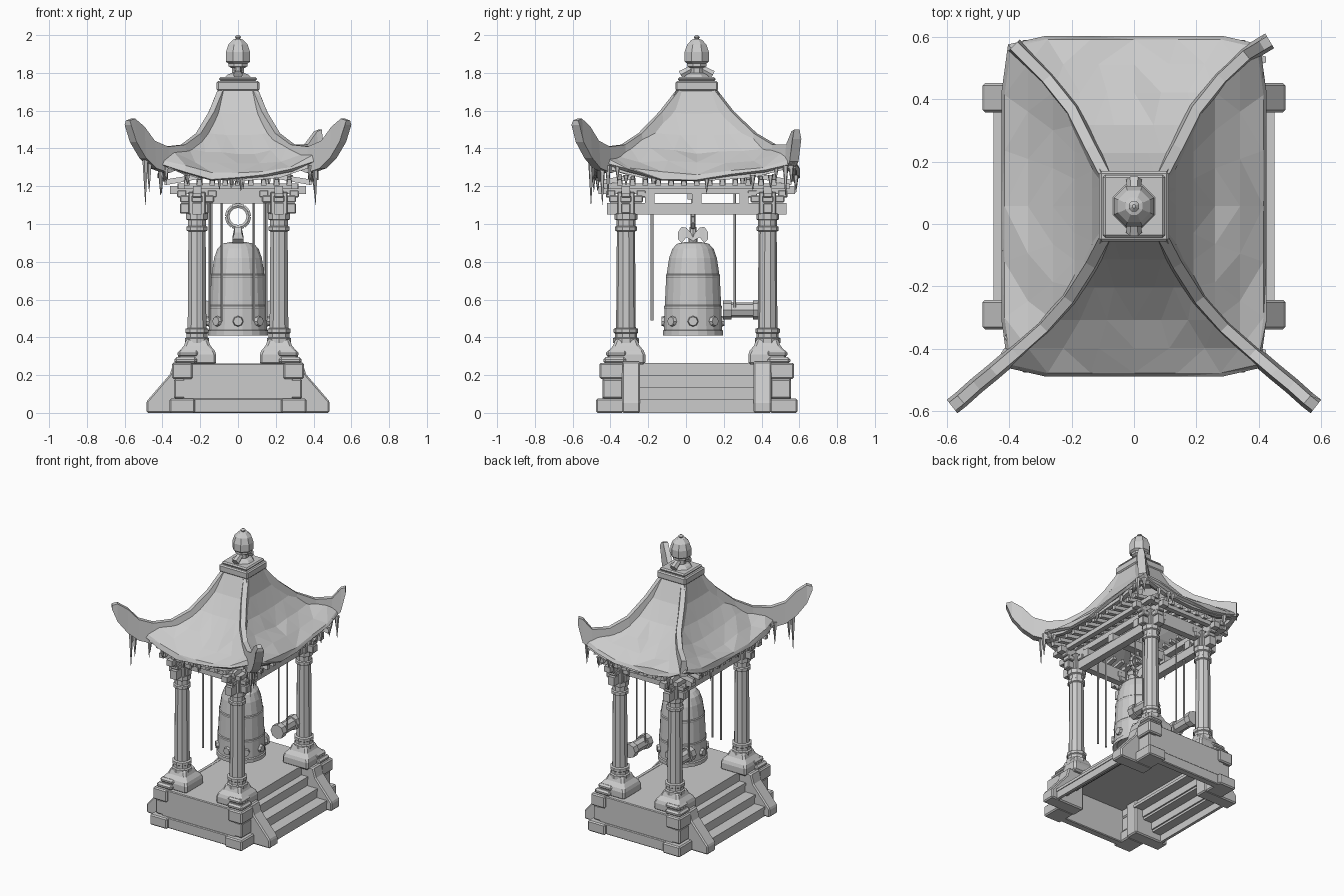
import bpy, bmesh, math, random
from mathutils import Vector, Matrix

if "Cube" in bpy.data.objects:
    bpy.data.objects.remove(bpy.data.objects["Cube"])
random.seed(4)
CY = 0.057                      # centre line of the pavilion in y
SIDES = (-1, 1)
CORNERS = [(sx, sy) for sx in SIDES for sy in SIDES]

stone = bpy.data.materials.new("light_grey")
stone.use_nodes = True
stone.diffuse_color = (0.6, 0.6, 0.6, 1)
stone.node_tree.nodes["Principled BSDF"].inputs["Base Color"].default_value = (0.6, 0.6, 0.6, 1)


def finish(name, bm, bevel=0):
    bmesh.ops.recalc_face_normals(bm, faces=bm.faces)
    mesh = bpy.data.meshes.new(name)
    bm.to_mesh(mesh)
    bm.free()
    mesh.materials.append(stone)
    ob = bpy.data.objects.new(name, mesh)
    bpy.context.collection.objects.link(ob)
    if bevel:
        mod = ob.modifiers.new("bevel", "BEVEL")
        mod.width, mod.segments = bevel, 1
    return ob


def box(bm, x, y, z0, z1, wx, wy):
    """Box centred at x and y (y measured from the centre line)."""
    m = Matrix.Translation((x, y + CY, (z0 + z1) / 2)) @ Matrix.Diagonal((wx, wy, z1 - z0, 1))
    bmesh.ops.create_cube(bm, size=1, matrix=m)


def skin(bm, rings, caps=True):
    """Join equal closed rings of points into a tube."""
    vs = [[bm.verts.new(p) for p in r] for r in rings]
    n = len(vs[0])
    for a, b in zip(vs, vs[1:]):
        for i in range(n):
            bm.faces.new((a[i], a[(i + 1) % n], b[(i + 1) % n], b[i]))
    if caps:
        bm.faces.new(vs[0])
        bm.faces.new(vs[-1])


def lathe(bm, profile, n, x, y):
    skin(bm, [[(x + r * math.cos((i + .5) * math.tau / n), y + CY + r * math.sin((i + .5) * math.tau / n), z)
               for i in range(n)] for r, z in profile])


def rod(bm, a, b, r0, r1, n=8):
    a, b = Vector(a), Vector(b)
    q = (b - a).to_track_quat("Z", "Y")
    skin(bm, [[p + q @ Vector((r * math.cos(i * math.tau / n), r * math.sin(i * math.tau / n), 0))
               for i in range(n)] for p, r in ((a, r0), (b, r1))])


def sweep(bm, pts, width):
    """Upright strip through (x, y, z_top, z_bottom) points, narrower on top."""
    rings = []
    for i, (x, y, zt, zb) in enumerate(pts):
        a, b = pts[max(i - 1, 0)], pts[min(i + 1, len(pts) - 1)]
        d = Vector((b[0] - a[0], b[1] - a[1])).normalized() * width / 2
        rings.append([(x - d.y, y + d.x + CY, zb), (x + d.y, y - d.x + CY, zb),
                      (x + d.y * .6, y - d.x * .6 + CY, zt), (x - d.y * .6, y + d.x * .6 + CY, zt)])
    skin(bm, rings)


# Hollow base: floor, end walls and corner piers
bm = bmesh.new()
box(bm, 0, 0, .235, .262, .5, .96)
for s in SIDES:
    box(bm, 0, s * .48, .02, .262, .58, .04)
    box(bm, 0, s * .485, 0, .075, .5, .05)
finish("platform", bm, .005)
bm = bmesh.new()
for sx, sy in CORNERS:
    box(bm, sx * .295, sy * .46, 0, .075, .135, .145)
    box(bm, sx * .29, sy * .445, .075, .18, .1, .11)
    box(bm, sx * .295, sy * .45, .18, .265, .11, .13)
finish("corner_piers", bm, .008)

# Stairs on both long sides, with sloping cheek walls
bm = bmesh.new()
for s in SIDES:
    for i, z in enumerate((.07, .135, .2)):
        x = .45 - i * .075
        box(bm, s * (x - .045), 0, z - .02, z, .09, .62)
        box(bm, s * (x - .015), 0, z - .07, z - .02, .02, .62)
    box(bm, s * .24, 0, .195, .264, .02, .62)
finish("steps", bm)
bm = bmesh.new()
cheek = [(.22, 0), (.485, 0), (.485, .06), (.36, .205), (.34, .272), (.22, .272)]
for sx, sy in CORNERS:
    skin(bm, [[(sx * x, CY + sy * y, z) for x, z in cheek] for y in (.3, .395)])
finish("stair_cheeks", bm, .008)

# Square tapering plinths and pillars
bm = bmesh.new()
for sx, sy in CORNERS:
    lathe(bm, [(.142, .255), (.142, .32), (.1, .355), (.078, .395)], 4, sx * .216, sy * .373)
    box(bm, sx * .277, sy * .435, .26, .295, .12, .12)
    box(bm, sx * .265, sy * .425, .295, .33, .11, .11)
finish("plinths", bm, .012)
bm = bmesh.new()
pillar = [(.068, .37), (.068, .395), (.058, .4), (.058, .42), (.065, .425), (.065, .445), (.052, .45),
          (.048, .96), (.058, .965), (.058, .985), (.05, .99), (.05, 1.02), (.06, 1.025), (.06, 1.055)]
for sx, sy in CORNERS:
    lathe(bm, pillar, 10, sx * .217, sy * .375)
finish("pillars", bm)

# Tie beams, brackets and upper beams
bm = bmesh.new()
for s in SIDES:
    box(bm, s * .217, 0, 1.05, 1.11, .05, .95)
    box(bm, 0, s * .375, 1.108, 1.16, .5, .045)
    box(bm, s * .217, 0, 1.16, 1.2, .045, 1.04)
    box(bm, 0, s * .375, 1.16, 1.2, .72, .045)
    box(bm, s * .3, 0, 1.185, 1.215, .035, .98)
    box(bm, 0, s * .46, 1.185, 1.215, .64, .035)
    for y in (-.25, 0, .25):
        box(bm, s * .217, y, 1.11, 1.165, .06, .05)
box(bm, 0, -.02, 1.13, 1.19, .44, .06)
finish("beams", bm)
bm = bmesh.new()
for sx, sy in CORNERS:
    x, y = sx * .217, sy * .375
    box(bm, x, y, 1.05, 1.17, .09, .09)
    box(bm, sx * .232, y, 1.055, 1.11, .15, .05)
    box(bm, x, y, 1.115, 1.15, .18, .06)
    box(bm, x, y, 1.115, 1.15, .06, .18)
    for dx, dy in ((.08, 0), (-.08, 0), (0, .08), (0, -.08)):
        box(bm, x + dx, y + dy, 1.14, 1.18, .05, .05)
finish("brackets", bm, .005)

# Rafters below the eaves and upswept eave boards
bm = bmesh.new()
for s in SIDES:
    for i in range(-6, 7):
        y = i * .068
        sweep(bm, [(s * .2, y, 1.265, 1.24), (s * .39, y, 1.235, 1.205)], .03)
    for i in range(-4, 5):
        x = i * .068
        sweep(bm, [(x, s * .33, 1.265, 1.24), (x, s * .5, 1.235, 1.205)], .03)
finish("rafters", bm)
bm = bmesh.new()
for s in SIDES:
    up = [(-1, .07), (-.6, .02), (0, 0), (.6, .02), (1, .07)]
    sweep(bm, [(s * .385, .49 * t, 1.255 + h, 1.225 + h) for t, h in up], .03)
    sweep(bm, [(.37 * t, s * .51, 1.255 + h, 1.225 + h) for t, h in up], .03)
finish("eave_boards", bm)

# Curved roof: rings from the crown to the ragged eaves, corners lifted
levels = [(.1, .1, 1.72, 0), (.135, .17, 1.585, .005), (.19, .26, 1.47, .015), (.26, .365, 1.38, .03),
          (.34, .455, 1.315, .055), (.415, .535, 1.27, .08), (.425, .546, 1.24, .085)]
bm = bmesh.new()
rings, STEPS = [], 6
for k, (hx, hy, z, lift) in enumerate(levels):
    ring = []
    for ax, ay, bx, by in ((-1, -1, 1, -1), (1, -1, 1, 1), (1, 1, -1, 1), (-1, 1, -1, -1)):
        for i in range(STEPS):
            t = i / STEPS
            e = abs(2 * t - 1)
            j = random.uniform(-.015, .015) if k > 2 else 0
            pull = .95 if k > 4 and i == 0 else 1
            ring.append((hx * pull * (ax + (bx - ax) * t), CY + hy * pull * (ay + (by - ay) * t),
                         z + lift * e ** 2 + j))
    rings.append(ring)
skin(bm, rings, False)
bmesh.ops.triangulate(bm, faces=bm.faces)
roof = finish("roof", bm)
mod = roof.modifiers.new("thickness", "SOLIDIFY")
mod.thickness, mod.offset = .02, -1

# Hip ridges sweeping into horns; the two rear ones are broken short
hip = [(.085, .085, 1.73, 1.66), (.14, .19, 1.595, 1.52), (.21, .3, 1.48, 1.4), (.29, .39, 1.42, 1.31),
       (.38, .47, 1.41, 1.27), (.45, .53, 1.44, 1.295), (.505, .575, 1.515, 1.35), (.555, .62, 1.558, 1.435),
       (.583, .642, 1.548, 1.525)]
rear = hip[:2] + [(.2, .31, 1.48, 1.4), (.28, .41, 1.42, 1.31)]
bm = bmesh.new()
for sx, sy in CORNERS:
    pts = hip if sy < 0 else rear + ([(.36, .485, 1.42, 1.28), (.41, .515, 1.49, 1.33), (.435, .53, 1.5, 1.45)]
                                     if sx > 0 else [(.385, .515, 1.4, 1.29)])
    sweep(bm, [(sx * x, sy * y, a, b) for x, y, a, b in pts], .055)
finish("hip_ridges", bm)

# Crown block and finial
bm = bmesh.new()
box(bm, 0, 0, 1.705, 1.757, .225, .225)
box(bm, 0, 0, 1.757, 1.777, .2, .2)
finish("roof_crown", bm, .008)
bm = bmesh.new()
lathe(bm, [(.075, 1.775), (.06, 1.79), (.035, 1.8), (.035, 1.825), (.055, 1.835), (.055, 1.85), (.07, 1.86),
           (.07, 1.91), (.055, 1.95), (.03, 1.975), (.012, 1.98), (.018, 1.99), (.006, 2.0)], 8, 0, 0)
for s in SIDES:
    rod(bm, (0, CY + s * .03, 1.82), (0, CY + s * .085, 1.79), .02, .025, 6)
finish("finial", bm)

# Bell with bands, bosses and a looped hanger
BY = -.02
bm = bmesh.new()
lathe(bm, [(.135, .43), (.162, .41), (.162, .435), (.155, .44), (.153, .55), (.155, .555), (.155, .565), (.151, .57),
           (.144, .715), (.146, .72), (.146, .73), (.141, .735), (.128, .82), (.11, .87), (.085, .895), (.04, .905)],
      20, 0, BY)
for i in range(8):
    d = Vector((math.sin(i * math.tau / 8), math.cos(i * math.tau / 8), 0))
    c = Vector((0, BY + CY, .485))
    rod(bm, c + d * .14, c + d * .168, .032, .024)
finish("bell", bm)
bm = bmesh.new()
for s in SIDES:
    sweep(bm, [(0, BY + s * y, a, b) for y, a, b in
               ((0, .94, .91), (.035, .98, .93), (.06, .985, .9), (.08, .955, .92))], .06)
rod(bm, (0, BY + CY, .9), (0, BY + CY, .985), .025, .018)
for i in range(12):
    a, b = i * math.tau / 12, (i + 1) * math.tau / 12
    rod(bm, (.058 * math.sin(a), BY + CY, 1.04 + .058 * math.cos(a)),
        (.058 * math.sin(b), BY + CY, 1.04 + .058 * math.cos(b)), .014, .014, 6)
rod(bm, (0, BY + CY, 1.09), (0, BY + CY, 1.15), .012, .012, 6)
finish("bell_hanger", bm)

# Hanging striker logs and ropes
bm = bmesh.new()
ropes = bmesh.new()
for s in SIDES:
    x = s * .17
    rod(bm, (x, .2, .545), (x, .4, .545), .04, .04)
    for y in (.195, .355):
        rod(bm, (x, y, .545), (x, y + .045, .545), .05, .05)
    for rx in (.14, .205):
        rod(ropes, (s * rx, .258, .55), (s * rx, .258, 1.17), .006, .006, 5)
    for rx in (.15, .085):
        rod(ropes, (s * rx, -.18, .49), (s * rx, -.18, 1.17), .007, .007, 5)
finish("striker_logs", bm)
finish("ropes", ropes)

# Icicles along the eaves and under the horns
bm = bmesh.new()
spots = [(sx * x, sy * y, 1.31, l) for sx, sy in CORNERS if (sx, sy) != (-1, 1)
         for x, y, l in ((.41, .47, .16), (.38, .5, .1), (.4, .42, .08))]
spots += [(-.49, -.56, 1.34, .24), (-.47, -.545, 1.32, .15), (.41, -.5, 1.3, .2)]
for i in range(12):
    s = random.choice(SIDES)
    spots.append((random.uniform(-.3, .3), s * .525, 1.26, random.uniform(.04, .1)))
    spots.append((s * .405, random.uniform(-.4, .4), 1.26, random.uniform(.04, .1)))
for x, y, z, length in spots:
    rod(bm, (x, y + CY, z), (x, y + CY, z - length), .016, .001, 5)
finish("icicles", bm)
